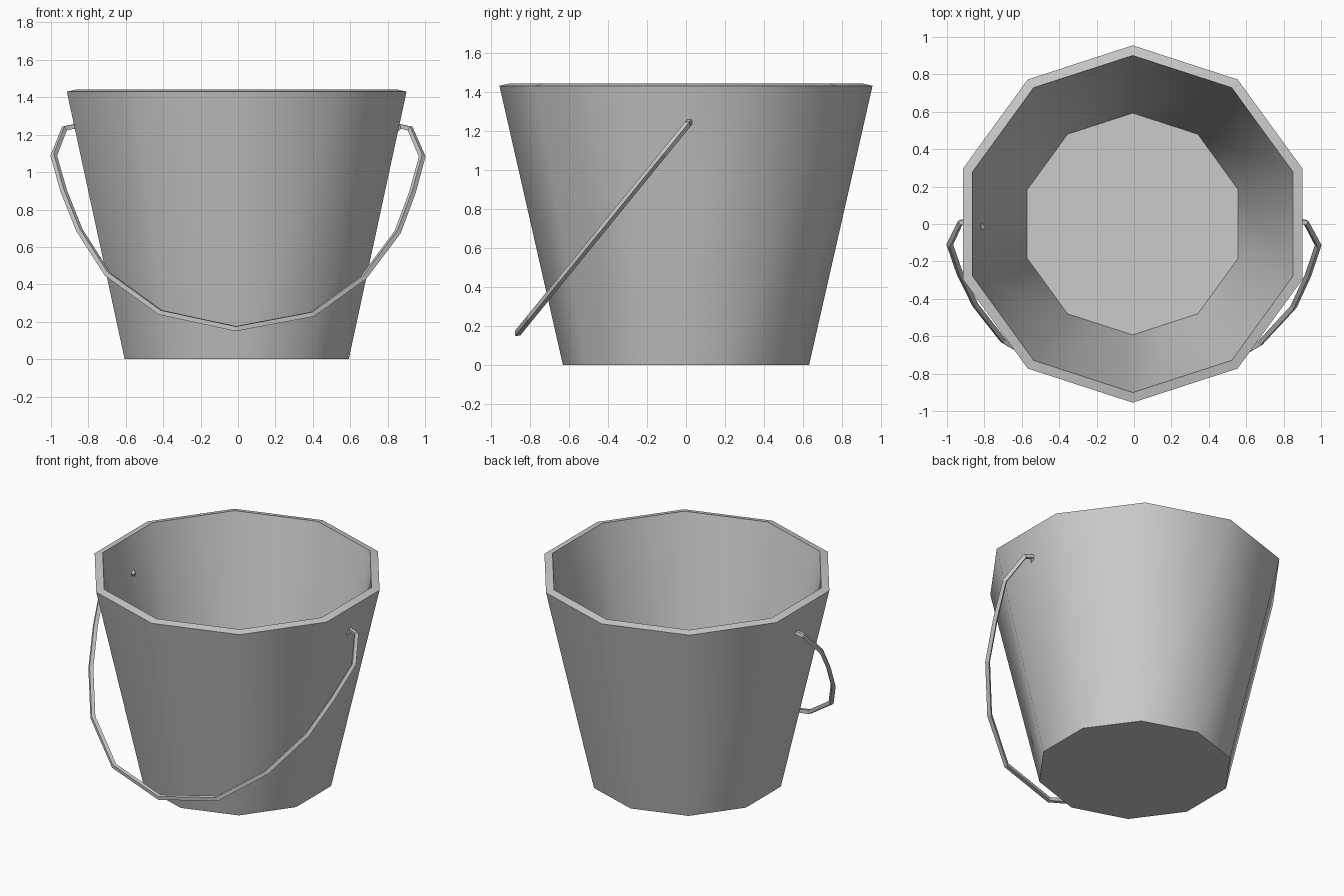
import bpy, bmesh, math
from mathutils import Vector

if "Cube" in bpy.data.objects:
    bpy.data.objects.remove(bpy.data.objects["Cube"])

CX = -0.007  # bucket axis
SIDES = 10


def finish(name, bm, angle=None):
    bmesh.ops.recalc_face_normals(bm, faces=bm.faces[:])
    me = bpy.data.meshes.new(name)
    bm.to_mesh(me)
    bm.free()
    ob = bpy.data.objects.new(name, me)
    bpy.context.collection.objects.link(ob)
    if angle:
        bpy.ops.object.select_all(action='DESELECT')
        ob.select_set(True)
        bpy.context.view_layer.objects.active = ob
        bpy.ops.object.shade_smooth_by_angle(angle=math.radians(angle))
    return ob


def skin(bm, rings):
    # join successive vertex rings with quads and cap both ends
    loops = [[bm.verts.new(p) for p in r] for r in rings]
    for a, b in zip(loops, loops[1:]):
        n = len(a)
        for i in range(n):
            j = (i + 1) % n
            bm.faces.new((a[i], a[j], b[j], b[i]))
    bm.faces.new(loops[0][::-1])
    bm.faces.new(loops[-1])


def ring(r, z):
    return [(CX + r * math.cos(a), r * math.sin(a), z)
            for a in (math.pi / 2 + 2 * math.pi * i / SIDES for i in range(SIDES))]


# ten-sided bucket: outer wall, tilted rim, inner wall, floor
bm = bmesh.new()
skin(bm, [ring(0.63, 0), ring(0.955, 1.43), ring(0.901, 1.442), ring(0.593, 0.04)])
finish("bucket", bm, 40)

# wire handle: flat path hanging forward in a tilted plane, diamond section
path = [(-0.805, 1.2), (-0.872, 1.245), (-0.928, 1.233), (-0.985, 1.088),
        (-0.932, 0.9), (-0.848, 0.69), (-0.698, 0.455), (-0.415, 0.25),
        (-0.012, 0.163), (0.397, 0.24), (0.672, 0.438), (0.853, 0.678),
        (0.932, 0.89), (0.985, 1.083), (0.92, 1.233), (0.865, 1.245), (0.82, 1.2)]
pts = [Vector((x, 0.01 - (1.235 - z) * 0.814, z)) for x, z in path]
normal = Vector((0, -1, 0.814)).normalized()
R = 0.018
rings = []
for i, p in enumerate(pts):
    d0 = (p - pts[max(i - 1, 0)]).normalized()
    d1 = (pts[min(i + 1, len(pts) - 1)] - p).normalized()
    side = (d0 + d1).normalized().cross(normal)
    rings.append([p + side * R, p + normal * R, p - side * R, p - normal * R])
bm = bmesh.new()
skin(bm, rings)
finish("handle", bm)
